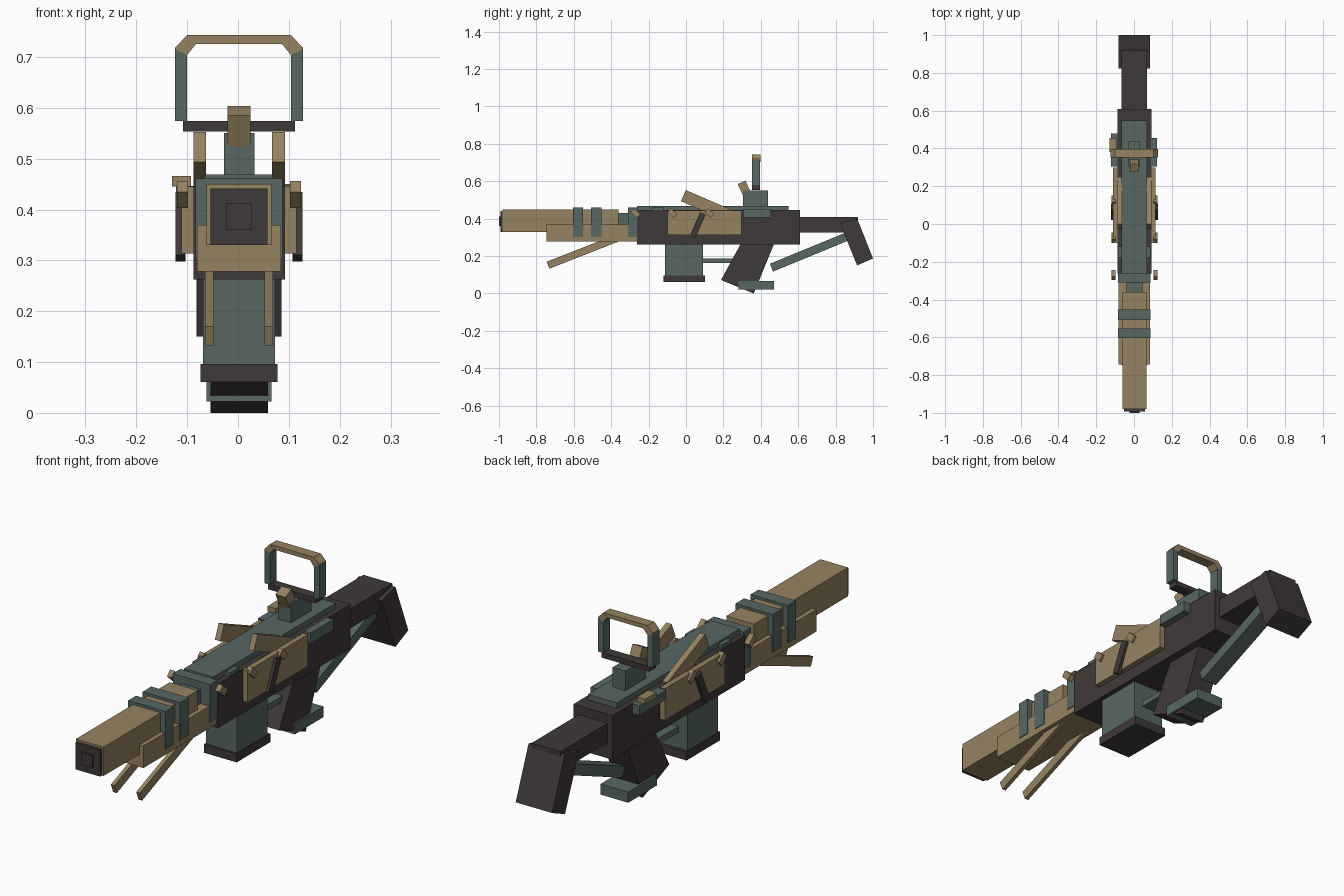
import bpy
import bmesh
from mathutils import Vector

if "Cube" in bpy.data.objects:
    bpy.data.objects.remove(bpy.data.objects["Cube"], do_unlink=True)

CX = 0.002  # centre plane of the body


def material(name, rgb):
    m = bpy.data.materials.new(name)
    m.use_nodes = True
    m.diffuse_color = (*rgb, 1)
    m.node_tree.nodes["Principled BSDF"].inputs["Base Color"].default_value = (*rgb, 1)
    return m


TAN = material("tan", (0.305, 0.223, 0.119))
TEAL = material("grey teal", (0.095, 0.136, 0.124))
DARK = material("dark brown", (0.051, 0.041, 0.041))


def prism(name, mat, outline, start, depth):
    """Extrude a closed 3D outline along depth."""
    bm = bmesh.new()
    face = bm.faces.new([bm.verts.new(Vector(p) + Vector(start)) for p in outline])
    ext = bmesh.ops.extrude_face_region(bm, geom=[face])["geom"]
    bmesh.ops.translate(bm, vec=depth, verts=[v for v in ext if isinstance(v, bmesh.types.BMVert)])
    bmesh.ops.recalc_face_normals(bm, faces=bm.faces)
    mesh = bpy.data.meshes.new(name)
    bm.to_mesh(mesh)
    bm.free()
    mesh.materials.append(mat)
    obj = bpy.data.objects.new(name, mesh)
    bpy.context.collection.objects.link(obj)
    return obj


def side_profile(name, mat, points, x0, x1):
    return prism(name, mat, [(0, y, z) for y, z in points], (x0, 0, 0), (x1 - x0, 0, 0))


def box(name, mat, x, y, z):
    return side_profile(name, mat, [(y[0], z[0]), (y[1], z[0]), (y[1], z[1]), (y[0], z[1])], *x)


def block(name, mat, half, y, z):
    return box(name, mat, (CX - half, CX + half), y, z)


def bar(name, mat, a, b, thick, x):
    """Straight bar between two points of the side plane."""
    a, b = Vector(a), Vector(b)
    d = (b - a).normalized() * thick / 2
    n = Vector((-d.y, d.x))
    return side_profile(name, mat, [a + n, b + n, b - n, a - n], *x)


# Barrel and muzzle
block("barrel", TAN, 0.064, (-0.98, -0.36), (0.33, 0.45))
block("muzzle", DARK, 0.056, (-0.993, -0.98), (0.33, 0.441))
block("muzzle_plug", DARK, 0.026, (-1.0, -0.993), (0.36, 0.412))
block("handguard", TAN, 0.083, (-0.745, -0.26), (0.278, 0.37))
block("barrel_neck", TEAL, 0.042, (-0.37, -0.26), (0.34, 0.43))
for i, y in enumerate(((-0.604, -0.552), (-0.508, -0.452), (-0.31, -0.26))):
    block(f"barrel_clamp_{i}", TEAL, 0.086, y, (0.303, 0.461))

# Receiver
block("receiver", DARK, 0.09, (-0.262, 0.61), (0.262, 0.446))
block("top_rail", TEAL, 0.067, (-0.262, 0.547), (0.44, 0.469))
block("rail_band", TEAL, 0.086, (-0.18, -0.12), (0.43, 0.461))
box("right_side_box", TEAL, (0.09, 0.122), (0.305, 0.455), (0.406, 0.45))
box("left_side_box", TEAL, (-0.122, -0.086), (0.305, 0.48), (0.406, 0.446))
box("bolt_handle", TAN, (-0.13, -0.092), (0.38, 0.455), (0.445, 0.466))

# Parts repeated on both sides
for label, s in (("left", 1), ("right", -1)):
    def span(inner, outer):
        return tuple(sorted((CX + s * inner, CX + s * outer)))
    box(f"{label}_side_panel", TAN, span(0.088, 0.113), (-0.1, 0.298), (0.313, 0.445))
    bar(f"{label}_slanted_plate", TAN, (-0.014, 0.523), (0.26, 0.405), 0.065, span(0.065, 0.09))
    bar(f"{label}_lever", DARK, (0.09, 0.428), (0.036, 0.304), 0.032, span(0.105, 0.125))
    for i, y in enumerate((-0.27, -0.073, 0.125)):
        bar(f"{label}_latch_{i}", TAN, (y - 0.017, 0.445), (y + 0.017, 0.414), 0.029,
            span(0.1, 0.122))
    bar(f"{label}_bipod_leg", TAN, (-0.738, 0.151), (-0.32, 0.315), 0.04, span(0.05, 0.067))

# Sight with frame
block("sight_mount", TEAL, 0.03, (0.305, 0.438), (0.44, 0.55))
bar("rear_sight", TAN, (0.297, 0.594), (0.33, 0.523), 0.045, (-0.021, 0.025))
SY, SD = 0.353, 0.043
block("frame_base", DARK, 0.11, (SY, SY + SD), (0.553, 0.574))
block("frame_top", TAN, 0.102, (SY, SY + SD), (0.726, 0.743))
for label, s in (("left", 1), ("right", -1)):
    xs = sorted((CX + s * 0.102, CX + s * 0.126))
    box(f"{label}_frame_post", TEAL, xs, (SY, SY + SD), (0.574, 0.715))
    corner = [(0.102, 0.743), (0.126, 0.718), (0.126, 0.715), (0.102, 0.704), (0.084, 0.726)]
    prism(f"{label}_frame_corner", TAN, [(CX + s * x, 0, z) for x, z in corner],
          (0, SY - 0.001, 0), (0, SD + 0.002, 0))

# Magazine, trigger rod and grip
block("magazine", TEAL, 0.071, (-0.112, 0.09), (0.09, 0.27))
block("magazine_base", DARK, 0.076, (-0.12, 0.102), (0.061, 0.096))
block("trigger_guard", TEAL, 0.03, (0.08, 0.26), (0.162, 0.186))
side_profile("grip", DARK, [(0.295, 0.27), (0.473, 0.27), (0.362, 0), (0.187, 0.072)], -0.054, 0.059)
block("grip_foot", TEAL, 0.064, (0.28, 0.47), (0.022, 0.066))

# Stock
block("stock_arm", DARK, 0.067, (0.6, 0.92), (0.327, 0.408))
side_profile("butt", DARK, [(0.822, 0.378), (0.915, 0.4), (1.0, 0.187), (0.915, 0.15)],
             CX - 0.084, CX + 0.084)
bar("stock_brace", TEAL, (0.457, 0.138), (0.87, 0.308), 0.045, (CX - 0.035, CX + 0.035))
